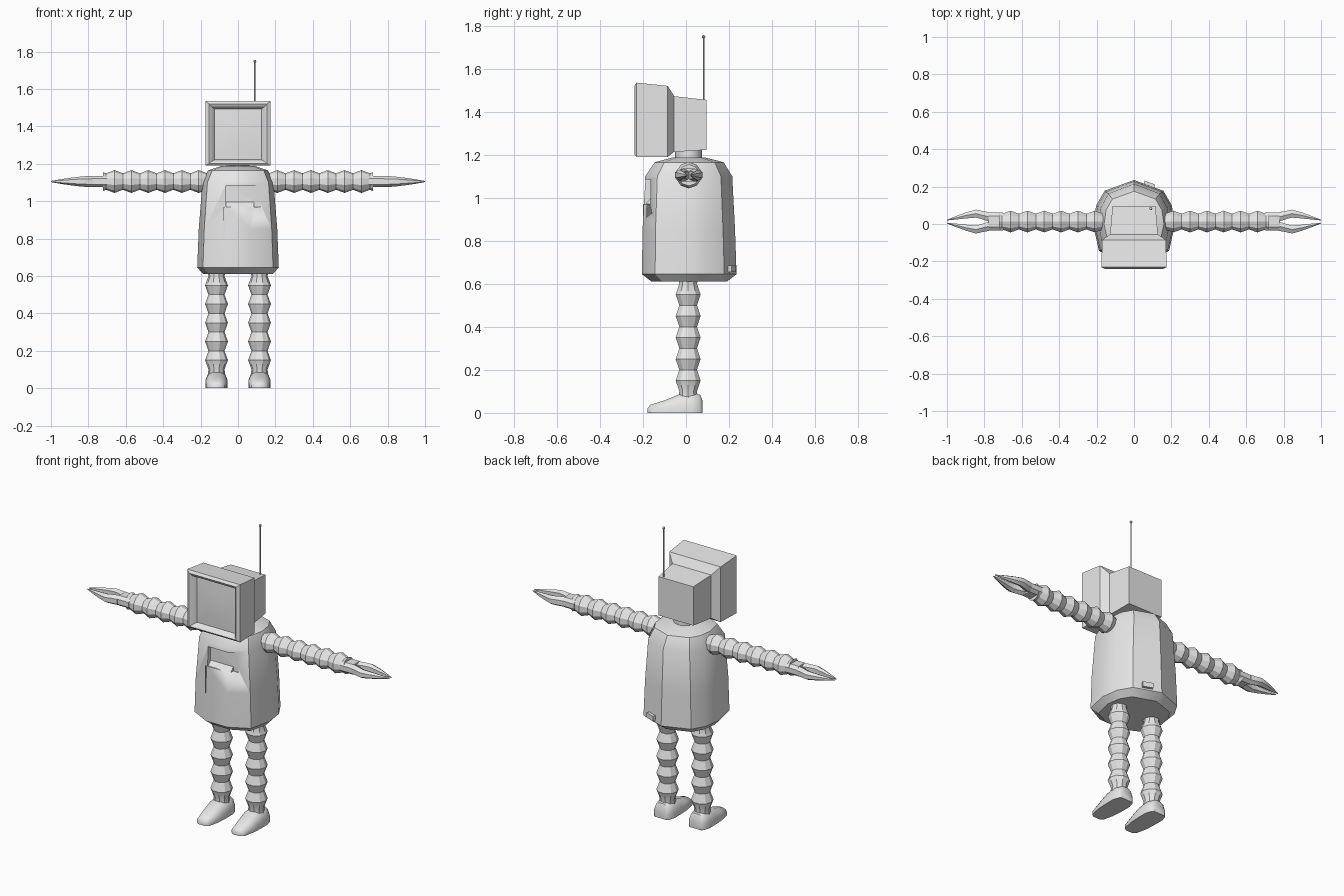
import bpy, bmesh, math
from mathutils import Vector, Matrix

if "Cube" in bpy.data.objects:
    bpy.data.objects.remove(bpy.data.objects["Cube"])

grey = bpy.data.materials.new("light_grey")
grey.diffuse_color = (0.8, 0.8, 0.8, 1)
grey.use_nodes = True
grey.node_tree.nodes["Principled BSDF"].inputs["Base Color"].default_value = grey.diffuse_color


def finish(name, bm, angle=32):
    bmesh.ops.recalc_face_normals(bm, faces=bm.faces[:])
    me = bpy.data.meshes.new(name)
    bm.to_mesh(me)
    bm.free()
    me.materials.append(grey)
    ob = bpy.data.objects.new(name, me)
    bpy.context.collection.objects.link(ob)
    bpy.ops.object.select_all(action='DESELECT')
    ob.select_set(True)
    bpy.context.view_layer.objects.active = ob
    bpy.ops.object.shade_smooth_by_angle(angle=math.radians(angle))
    return ob


def loft(name, rings, angle=32):
    """Skin a list of equal-length point rings and cap both ends."""
    bm = bmesh.new()
    vs = [[bm.verts.new(p) for p in r] for r in rings]
    n = len(vs[0])
    for a, b in zip(vs, vs[1:]):
        for i in range(n):
            j = (i + 1) % n
            bm.faces.new((a[i], a[j], b[j], b[i]))
    bm.faces.new(vs[0])
    bm.faces.new(vs[-1])
    return finish(name, bm, angle)


def tube(name, profile, origin, axis, sides=10, angle=32):
    """Round tube from (distance, radius) pairs along an axis."""
    rot = Vector((0, 0, 1)).rotation_difference(Vector(axis))
    rings = []
    for d, r in profile:
        rings.append([Vector(origin) + rot @ Vector((r * math.cos(t), r * math.sin(t), d))
                      for t in (2 * math.pi * i / sides for i in range(sides))])
    return loft(name, rings, angle)


def box(name, lo, hi, turn=0):
    lo, hi = Vector(lo), Vector(hi)
    bm = bmesh.new()
    bmesh.ops.create_cube(bm, size=1, matrix=Matrix.Translation((lo + hi) / 2)
                          @ Matrix.Rotation(turn, 4, 'Z')
                          @ Matrix.Diagonal((*(hi - lo), 1)))
    return finish(name, bm)


# body: faceted barrel, pointed at the back and flat at the front
half = [(0, 1), (0.72, 0.74), (0.93, 0.38), (1, -0.1), (0.86, -0.72), (0.32, -1)]
outline = half + [(-x, y) for x, y in reversed(half[1:])]
levels = [(0.61, 0.185, -0.16, 0.19), (0.645, 0.218, -0.205, 0.235),
          (0.85, 0.21, -0.202, 0.228), (1.10, 0.19, -0.19, 0.215),
          (1.165, 0.16, -0.145, 0.175), (1.188, 0.09, -0.06, 0.085)]
body = loft("body", [[(x * w, (y0 + y1) / 2 + y * (y1 - y0) / 2, z) for x, y in outline]
                     for z, w, y0, y1 in levels])

# chest slot cut into the front
cutter = box("slot_cutter", (-0.065, -0.3, 0.97), (0.12, -0.165, 1.085))
cutter.hide_render = True
cutter.hide_viewport = True
cut = body.modifiers.new("slot", 'BOOLEAN')
cut.object = cutter
cut.solver = 'EXACT'
body.modifiers.move(len(body.modifiers) - 1, 0)

# sloping slot floor, chest seam and small back ledge
loft("slot_floor", [[(x, -0.19, 0.969), (x, -0.16, 0.969), (x, -0.16, 1.0)]
                    for x in (-0.065, 0.085)])
box("chest_seam", (-0.077, -0.201, 0.81), (-0.073, -0.18, 0.97))
box("back_ledge", (0.05, 0.19, 0.655), (0.11, 0.222, 0.685), -0.35)

# neck
tube("neck", [(1.17, 0.062), (1.235, 0.062)], (0, 0.012, 0), (0, 0, 1), 12)

# head: monitor with recessed, slightly domed screen
sections = [(-0.216, 0.05, 1.29, 1.42), (-0.208, 0.125, 1.222, 1.492),
            (-0.232, 0.142, 1.212, 1.505), (-0.24, 0.155, 1.202, 1.52),
            (-0.23, 0.175, 1.19, 1.535), (-0.085, 0.17, 1.19, 1.52),
            (-0.055, 0.128, 1.213, 1.472), (0.095, 0.115, 1.223, 1.455)]
loft("monitor_head", [[(-w, y, a), (w, y, a), (w, y, b), (-w, y, b)]
                      for y, w, a, b in sections], 25)

# antenna
tube("antenna", [(1.45, 0.004), (1.75, 0.004)], (0.09, 0.082, 0), (0, 0, 1), 6)
bm = bmesh.new()
bmesh.ops.create_uvsphere(bm, u_segments=8, v_segments=6, radius=0.008,
                          matrix=Matrix.Translation((0.09, 0.082, 1.748)))
finish("antenna_tip", bm)


def corrugated(start, end, count, low, high):
    step = (end - start) / count
    prof = [(start, low)]
    for i in range(count):
        prof += [(start + (i + 0.5) * step, high), (start + (i + 1) * step, low)]
    return prof


foot_half = [(1, 0), (1, 0.45), (0.75, 0.85), (0.35, 1)]
foot_outline = foot_half + [(-x, z) for x, z in reversed(foot_half)]
foot_sections = [(-0.18, 0.022, 0.02), (-0.165, 0.042, 0.038), (-0.1, 0.056, 0.058),
                 (-0.035, 0.06, 0.085), (0.03, 0.06, 0.092), (0.065, 0.05, 0.085),
                 (0.076, 0.038, 0.06)]
# claw prong sections: x, inner offset, outer offset, half thickness
prong = [(0.775, 0.0, 0.05, 0.03), (0.81, 0.012, 0.056, 0.029), (0.845, 0.021, 0.064, 0.026),
         (0.895, 0.017, 0.05, 0.02), (0.95, 0.011, 0.03, 0.012), (1.0, 0.006, 0.01, 0.003)]
AY, AZ = 0.013, 1.105

for s, side in ((1, "right"), (-1, "left")):
    # ribbed arm
    tube(side + "_arm", corrugated(0.165, 0.705, 6, 0.044, 0.061) + [(0.722, 0.05)],
         (0, AY, AZ), (s, 0, 0))
    # wrist and two-prong claw
    loft(side + "_wrist", [[(s * x, AY + 0.048 * c, AZ + 0.03 * d) for c, d in
                            ((-1, -.5), (-.6, -1), (.6, -1), (1, -.5),
                             (1, .5), (.6, 1), (-.6, 1), (-1, .5))] for x in (0.70, 0.777)])
    for t, where in ((1, "back"), (-1, "front")):
        loft(f"{side}_{where}_prong",
             [[(s * x, AY + t * y, AZ + z) for y, z in
               ((a, -h * .6), (a * .5 + b * .5, -h), (b, -h * .5),
                (b, h * .5), (a * .5 + b * .5, h), (a, h * .6))] for x, a, b, h in prong])
    # ribbed leg and foot
    tube(side + "_leg", [(0.05, 0.05)] + corrugated(0.1, 0.6, 5, 0.043, 0.061) + [(0.63, 0.05)],
         (s * 0.115, 0.01, 0), (0, 0, 1))
    loft(side + "_foot", [[(s * 0.115 + x * w, y, z * h) for x, z in foot_outline]
                          for y, w, h in foot_sections], 40)
